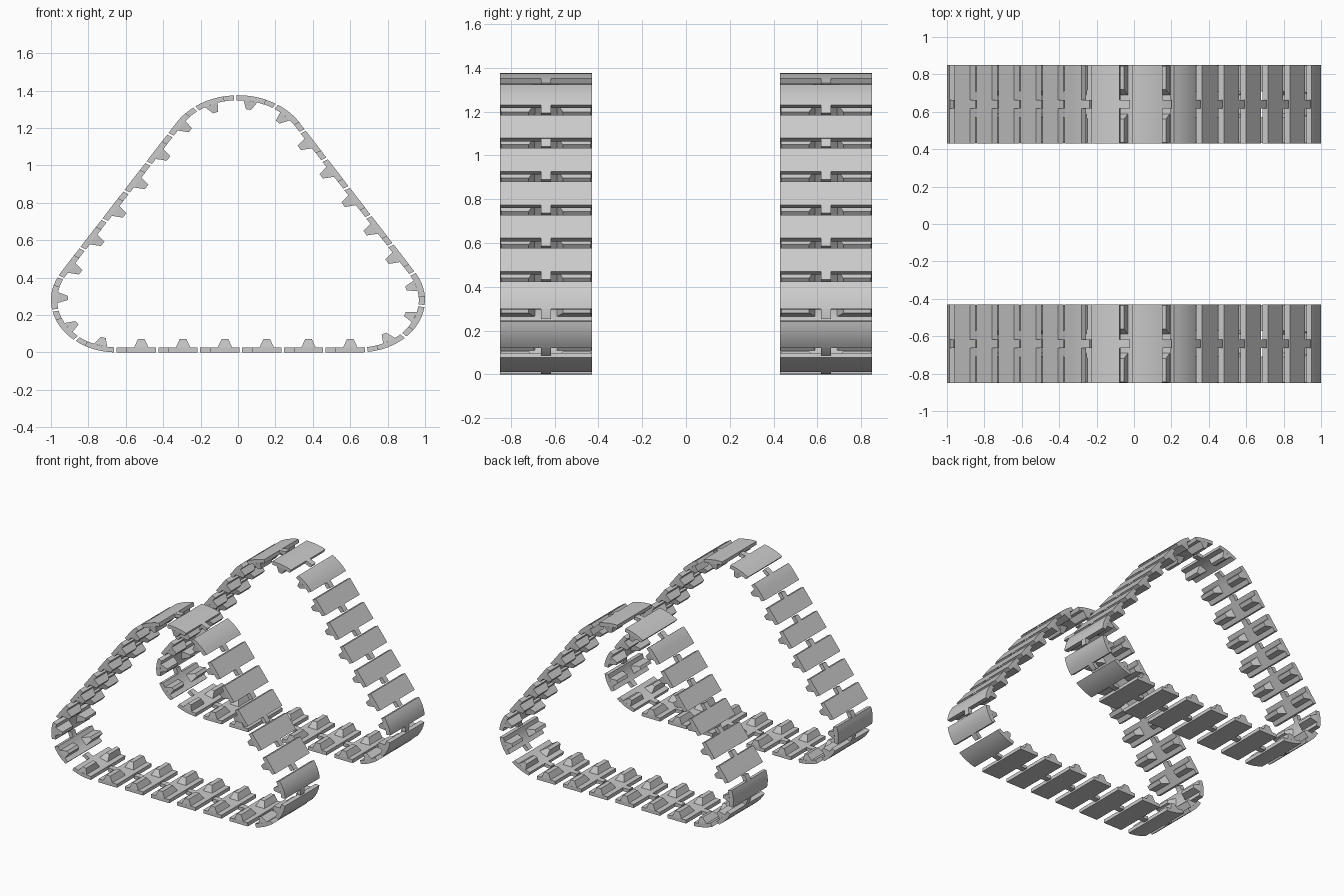
import bpy, bmesh, math

if "Cube" in bpy.data.objects:
    bpy.data.objects.remove(bpy.data.objects["Cube"])

# Track loop: three rounded corners, stretched in x afterwards
STRETCH = 1.25
R_LOW, R_TOP, CX, TOP = 0.28, 0.31, 0.52, 1.375
MID = 0.015                      # depth of the path along which links are spaced
N = 26                           # links per track
THICK, LUG = 0.027, 0.072        # plate thickness, lug depth
HALF_W, TRACK_Y = 0.21, 0.64

c_low, c_top = (-CX, R_LOW), (0.0, TOP - R_TOP)
dx, dz = c_top[0] - c_low[0], c_top[1] - c_low[1]
side = math.hypot(dx, dz)
side_len = math.sqrt(side ** 2 - (R_TOP - R_LOW) ** 2)
# outward normal angle of the left side, measured clockwise from straight down
turn = math.pi - math.atan2(dz, dx) - math.asin((R_TOP - R_LOW) / side)
arc_low = (R_LOW - MID) * turn
arc_top = (R_TOP - MID) * (math.pi - turn)
half = CX + arc_low + side_len + arc_top
PITCH = 2 * half / N


def path(s, h):
    """Point at distance s clockwise from bottom centre and depth h inward."""
    s = (s + half) % (2 * half) - half
    sign = 1 if s >= 0 else -1
    s = abs(s)
    if s < CX:
        x, z = -s, h
    elif s < CX + arc_low:
        a = (s - CX) / (R_LOW - MID)
        x = -CX - (R_LOW - h) * math.sin(a)
        z = R_LOW - (R_LOW - h) * math.cos(a)
    elif s < CX + arc_low + side_len:
        d = s - CX - arc_low
        nx, nz = -math.sin(turn), -math.cos(turn)
        x = -CX + (R_LOW - h) * nx + d * nz
        z = R_LOW + (R_LOW - h) * nz - d * nx
    else:
        a = turn + (s - CX - arc_low - side_len) / (R_TOP - MID)
        x = -(R_TOP - h) * math.sin(a)
        z = c_top[1] - (R_TOP - h) * math.cos(a)
    return x * sign * STRETCH, z


def block(bm, outer, inner, n=1):
    """Bent block; outer and inner are (s0, s1, y0, y1, depth)."""
    rings = []
    for i in range(n + 1):
        t = i / n
        ring = []
        for (s0, s1, y0, y1, h), flip in ((outer, 0), (inner, 1)):
            x, z = path(s0 + (s1 - s0) * t, h)
            for y in ((y1, y0) if flip else (y0, y1)):
                ring.append(bm.verts.new((x, y, z)))
        rings.append(ring)
    for a, b in zip(rings, rings[1:]):
        for j in range(4):
            k = (j + 1) % 4
            bm.faces.new((a[j], a[k], b[k], b[j]))
    bm.faces.new(rings[0][::-1])
    bm.faces.new(rings[-1])


def make_track(name, yc):
    bm = bmesh.new()
    for i in range(N):
        s = 0.056 + i * PITCH                  # middle of this plate
        a, b = s - 0.35 * PITCH, s + 0.35 * PITCH
        # shoe plate
        w = HALF_W
        block(bm, (a, b, yc - w, yc + w, 0), (a, b, yc - w, yc + w, THICK), 6)
        # centre tongue reaching towards the next plate
        e, t = s + 0.59 * PITCH, 0.0225
        block(bm, (b - 0.002, e, yc - t, yc + t, 0.0005),
              (b - 0.002, e, yc - t, yc + t, THICK - 0.0005), 3)
        # pair of tapered lugs on the inside
        for m in (-1, 1):
            y = sorted((yc + m * 0.05, yc + m * 0.21))
            yt = sorted((yc + m * 0.078, yc + m * 0.205))
            block(bm, (s - 0.031, s + 0.031, *y, THICK - 0.001),
                  (s - 0.014, s + 0.014, *yt, LUG))
    bmesh.ops.recalc_face_normals(bm, faces=bm.faces)
    me = bpy.data.meshes.new(name)
    bm.to_mesh(me)
    bm.free()
    ob = bpy.data.objects.new(name, me)
    bpy.context.collection.objects.link(ob)
    bpy.ops.object.select_all(action='DESELECT')
    ob.select_set(True)
    bpy.context.view_layer.objects.active = ob
    bpy.ops.object.shade_smooth_by_angle(angle=math.radians(30))


# Two matching crawler tracks
make_track("near_track", -TRACK_Y)
make_track("far_track", TRACK_Y)
